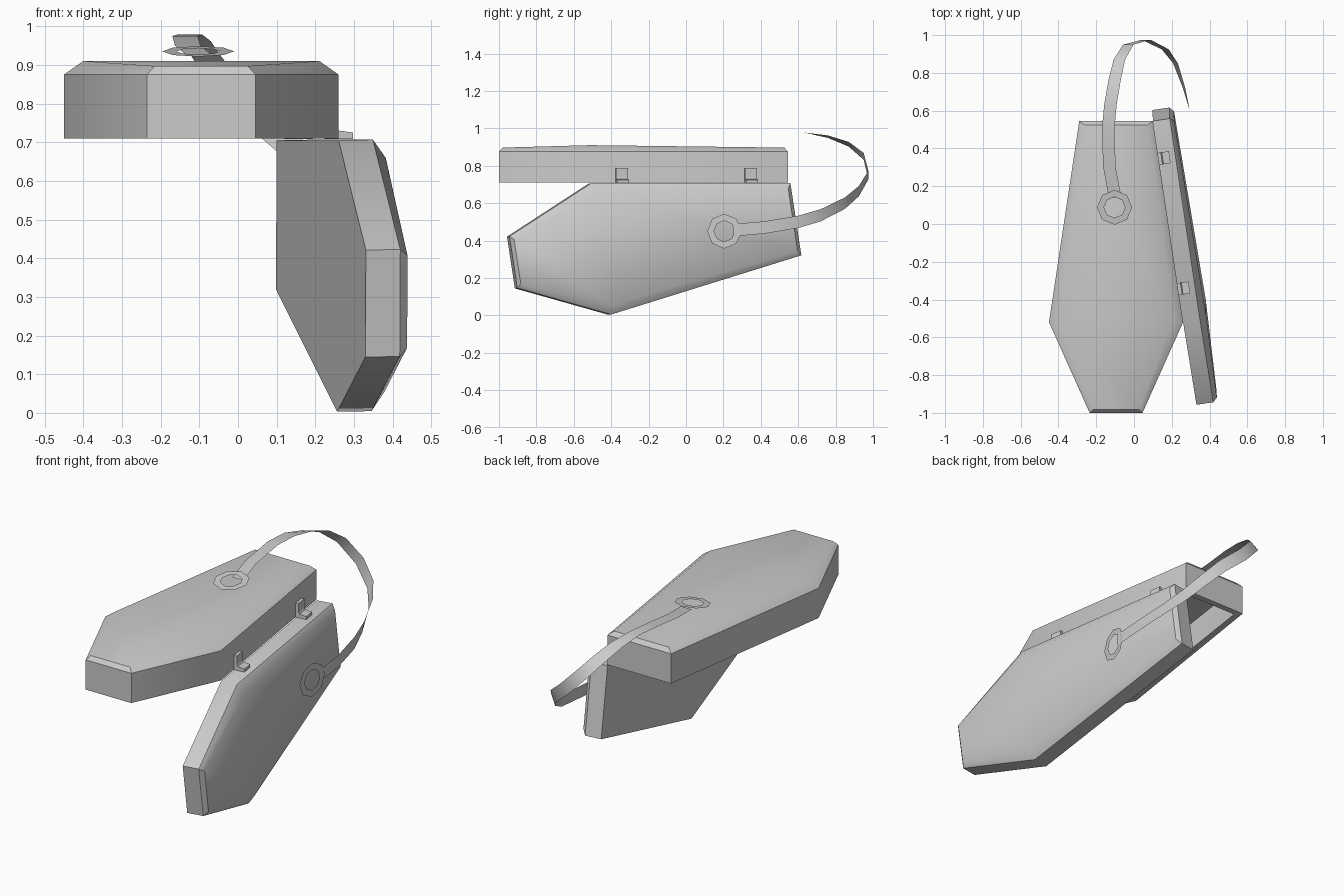
import bpy, bmesh, math
from mathutils import Vector, Matrix

if "Cube" in bpy.data.objects:
    bpy.data.objects.remove(bpy.data.objects["Cube"])

grey = bpy.data.materials.new("plain grey")
grey.diffuse_color = (0.6, 0.6, 0.6, 1)
grey.use_nodes = True
grey.node_tree.nodes["Principled BSDF"].inputs["Base Color"].default_value = grey.diffuse_color

CX = -0.095                                   # centre line of the case
OUTLINE = [(0.14, -1.0), (0.355, -0.52), (0.195, 0.545)]   # right half (x, y)
HINGE_A, HINGE_B = Vector((0.26, -0.52, 0.705)), Vector((0.10, 0.545, 0.705))
AXIS = (HINGE_B - HINGE_A).normalized()


def finish(bm, name, smooth=None, solid=True):
    if solid:
        bmesh.ops.recalc_face_normals(bm, faces=bm.faces)
    me = bpy.data.meshes.new(name)
    bm.to_mesh(me)
    bm.free()
    me.materials.append(grey)
    ob = bpy.data.objects.new(name, me)
    bpy.context.collection.objects.link(ob)
    if smooth:
        bpy.ops.object.select_all(action='DESELECT')
        ob.select_set(True)
        bpy.context.view_layer.objects.active = ob
        bpy.ops.object.shade_smooth_by_angle(angle=math.radians(smooth))
    return ob


def coffin(name, wall, matrix, hollow):
    """Six-sided half shell: open side at z = 0, shallow crown on top."""
    bm = bmesh.new()
    loop = OUTLINE + [(-x, y) for x, y in reversed(OUTLINE)]
    crown = [0.022, 0.035, 0.022]
    crown += crown[::-1]
    base = [bm.verts.new((CX + x, y, 0)) for x, y in loop]
    rim = [bm.verts.new((CX + x, y, wall)) for x, y in loop]
    top = [bm.verts.new((CX + x * 0.86, -0.25 + (y + 0.25) * 0.975, wall + c))
           for (x, y), c in zip(loop, crown)]
    for lower, upper in ((base, rim), (rim, top)):
        for i in range(6):
            j = (i + 1) % 6
            bm.faces.new((lower[i], lower[j], upper[j], upper[i]))
    bm.faces.new((top[0], top[1], top[4], top[5]))
    bm.faces.new((top[1], top[2], top[3], top[4]))
    floor = bm.faces.new(base[::-1])
    bmesh.ops.recalc_face_normals(bm, faces=bm.faces)
    if hollow:                                # rim and cavity
        bmesh.ops.inset_region(bm, faces=[floor], thickness=0.045)
        bmesh.ops.inset_region(bm, faces=[floor], thickness=0, depth=-wall + 0.01)
    bm.transform(matrix)
    return finish(bm, name, 40)


# case body, open underneath, and the lid swung down on its hinge edge
coffin("case_body", 0.165, Matrix.Translation((0, 0, 0.71)), True)
swing = (Matrix.Translation(HINGE_A) @ Matrix.Rotation(math.radians(-91), 4, AXIS)
         @ Matrix.Translation(-HINGE_A) @ Matrix.Translation((0, 0, 0.705))
         @ Matrix.Diagonal((1, 1, -1, 1)))
coffin("case_lid", 0.09, swing, False)

# L-shaped hinges
yaw = math.atan2(AXIS.y, AXIS.x) - math.pi / 2
profile = [(-0.005, 0), (0.06, 0), (0.06, 0.017), (0.022, 0.022),
           (0.017, 0.03), (0.017, 0.08), (-0.005, 0.08)]
for n, y in enumerate((-0.345, 0.345)):
    bm = bmesh.new()
    f = bm.faces.new([bm.verts.new((x, -0.032, z)) for x, z in profile])
    ext = bmesh.ops.extrude_face_region(bm, geom=[f])["geom"]
    bmesh.ops.translate(bm, vec=(0, 0.064, 0),
                        verts=[v for v in ext if isinstance(v, bmesh.types.BMVert)])
    pos = HINGE_A.lerp(HINGE_B, (y + 0.52) / 1.065)
    bm.transform(Matrix.Translation((pos.x, y, 0.708)) @ Matrix.Rotation(yaw, 4, 'Z'))
    finish(bm, f"hinge_{n + 1}")

# flat octagonal strap rings
for name, centre, normal in (("body_ring", (-0.103, 0.088, 0.935), (0, -0.145, 0.989)),
                             ("lid_ring", (0.312, 0.205, 0.45), (0.989, -0.145, 0))):
    bm = bmesh.new()
    rings = [[bm.verts.new((r * math.cos(a), r * math.sin(a), 0))
              for a in (math.tau * (i + 0.0) / 8 for i in range(8))]
             for r in (0.056, 0.093)]
    for i in range(8):
        j = (i + 1) % 8
        bm.faces.new((rings[0][i], rings[1][i], rings[1][j], rings[0][j]))
    bm.transform(Matrix.Translation(centre)
                 @ Vector(normal).to_track_quat('Z', 'Y').to_matrix().to_4x4())
    finish(bm, name, solid=False)

# flat strap looping from the body ring to the lid ring, twisting a quarter turn
path = [(-0.10, 0.14, 0.925), (-0.13, 0.30, 0.95), (-0.137, 0.50, 0.975),
        (-0.125, 0.63, 0.978), (-0.103, 0.76, 0.955), (-0.078, 0.87, 0.915),
        (-0.03, 0.95, 0.85), (0.065, 0.975, 0.75), (0.165, 0.925, 0.665),
        (0.22, 0.85, 0.60), (0.265, 0.72, 0.535), (0.295, 0.60, 0.50),
        (0.318, 0.42, 0.47), (0.322, 0.25, 0.455)]
bm = bmesh.new()
rows = []
for i, p in enumerate(path):
    a = math.radians(90) * min(max((i - 3) / 8, 0), 1)
    side = Vector((math.cos(a), 0, math.sin(a))) * 0.033
    rows.append((bm.verts.new(Vector(p) - side), bm.verts.new(Vector(p) + side)))
for (a, b), (c, d) in zip(rows, rows[1:]):
    bm.faces.new((a, b, d, c))
finish(bm, "strap", 60, solid=False)
